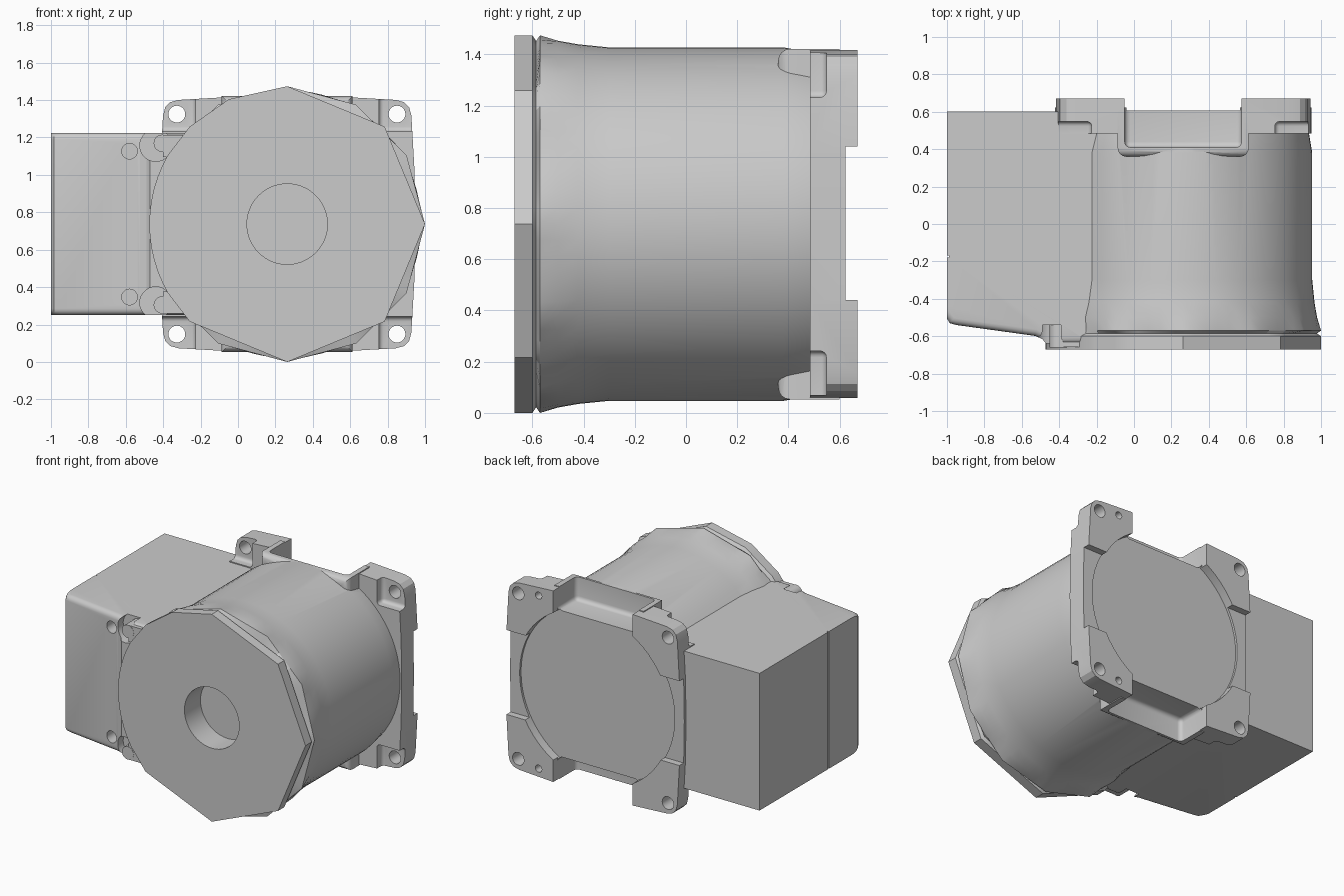
import bpy, bmesh, math
from mathutils import Vector

if "Cube" in bpy.data.objects:
    bpy.data.objects.remove(bpy.data.objects["Cube"])

CX, CZ, R = 0.263, 0.737, 0.737      # motor axis runs along y


def finish(bm, name):
    bmesh.ops.recalc_face_normals(bm, faces=bm.faces)
    me = bpy.data.meshes.new(name)
    bm.to_mesh(me)
    bm.free()
    ob = bpy.data.objects.new(name, me)
    bpy.context.collection.objects.link(ob)
    return ob


def loft(name, rings):
    """Skin equal-length rings of points and cap both ends."""
    bm = bmesh.new()
    vs = [[bm.verts.new(p) for p in ring] for ring in rings]
    n = len(vs[0])
    for a, b in zip(vs, vs[1:]):
        for i in range(n):
            bm.faces.new((a[i], a[(i + 1) % n], b[(i + 1) % n], b[i]))
    bm.faces.new(vs[0])
    bm.faces.new(vs[-1])
    return finish(bm, name)


def bevel(ob, width, test, seg=4):
    """Bevel the edges whose two end points pass the test."""
    bm = bmesh.new()
    bm.from_mesh(ob.data)
    es = [e for e in bm.edges if test(e.verts[0].co, e.verts[1].co)]
    bmesh.ops.bevel(bm, geom=es, offset=width, segments=seg, profile=0.5, affect='EDGES')
    bm.to_mesh(ob.data)
    bm.free()
    return ob


def box(name, x, y, z, round_=0):
    ring = lambda k: [(x[0], y[0], k), (x[1], y[0], k), (x[1], y[1], k), (x[0], y[1], k)]
    ob = loft(name, [ring(min(z)), ring(max(z))])
    return bevel(ob, round_, lambda a, b: True) if round_ else ob


def cyl(name, x, z, r, y0, y1, n=28):
    ang = [2 * math.pi * i / n for i in range(n)]
    return loft(name, [[(x + r * math.cos(t), y, z + r * math.sin(t)) for t in ang] for y in (y0, y1)])


def boolean(ob, tool, op):
    mod = ob.modifiers.new("bool", 'BOOLEAN')
    mod.operation, mod.solver, mod.object = op, 'EXACT', tool
    bpy.context.view_layer.objects.active = ob
    bpy.ops.object.modifier_apply(modifier=mod.name)
    bpy.data.objects.remove(tool, do_unlink=True)


def cut(ob, tool):
    boolean(ob, tool, 'DIFFERENCE')


def join(ob, tool):
    boolean(ob, tool, 'UNION')


def clip(r, deg, corners):
    """Radius of a faceted ring whose corners sit at the given angles."""
    if not corners:
        return r
    for a, b in zip(corners, corners[1:] + [360]):
        if a <= deg <= b:
            half = math.radians(b - a) / 2
            return r * math.cos(half) / math.cos(math.radians(deg - (a + b) / 2))


# Turned motor body: coarse flange on the right, fine arc on the left
flange = [0, 45, 90, 115, 135] + list(range(150, 211, 5)) + [225, 270, 315]
flare = list(range(0, 360, 30))
profile = [(-0.49, 0.215, 0), (-0.67, 0.215, 0), (-0.67, R, flange), (-0.6, R, flange),
           (-0.585, 0.715, flange), (-0.57, R, flare), (-0.5, 0.716, 0), (-0.42, 0.702, 0),
           (-0.3, 0.69, 0), (0.38, 0.69, 0), (0.5, 0.67, 0), (0.58, 0.67, 0)]
rings = []
for y, r, corners in profile:
    ring = []
    for deg in range(0, 360, 5):
        q, t = clip(r, deg, corners), math.radians(deg)
        ring.append((CX + q * math.cos(t), y, CZ + q * math.sin(t)))
    rings.append(ring)
housing = loft("motor_housing", rings)

# Side terminal box with a slanted, rounded front
outline = [(-1, 0.602), (-1, -0.505), (-0.985, -0.53), (-0.95, -0.54), (-0.53, -0.598),
           (-0.49, -0.615), (-0.47, -0.64), (0.0, -0.64), (0.0, 0.602)]
side = loft("side_box", [[(x, y, z) for x, y in outline] for z in (0.25, 1.225)])
bevel(side, 0.035, lambda a, b: max(a.y, b.y) < -0.4 and abs(a.z - b.z) < 0.01 and min(a.x, b.x) < -0.1)
for s in (-1, 1):
    cut(side, cyl("scallop", -0.44, CZ + s * 0.42, 0.085, -0.75, -0.54))
    cut(side, cyl("screw_hole", -0.58, CZ + s * 0.39, 0.042, -0.75, -0.45))
cut(side, box("cover_seam", (-1.05, -0.99), (-0.178, -0.168), (0.1, 1.4)))
join(housing, side)

# Lugs where the flange meets the box
for s in (-1, 1):
    join(housing, cyl("lug", -0.405, CZ + s * 0.432, 0.046, -0.66, -0.5))
    join(housing, box("lug_bridge", (-0.4, -0.2), (-0.658, -0.5),
                      sorted((CZ + s * 0.36, CZ + s * 0.477))))

# Square mounting plate with barrelled sides
quarter = [(0.685, 0), (0.68, 0.3), (0.664, 0.58), (0.652, 0.625), (0.625, 0.652), (0.58, 0.664), (0.3, 0.68)]
square = []
for k in range(4):
    c, s = round(math.cos(k * math.pi / 2)), round(math.sin(k * math.pi / 2))
    square += [(CX + c * x - s * z, CZ + s * x + c * z) for x, z in quarter]
plate = loft("mounting_plate", [[(x, y, z) for x, z in square] for y in (0.485, 0.67)])

# Corner spot faces, bolt holes and dowel holes
for sx in (-1, 1):
    for sz in (-1, 1):
        cut(plate, box("spot_face", sorted((CX + sx * 0.49, CX + sx * 0.9)), (0.3, 0.548),
                       (CZ + sz * 0.495, CZ + sz * 0.9), 0.025))
join(housing, plate)

# Thickened rims around the top and bottom notches
rim = box("notch_rim", (CX - 0.35, CX + 0.35), (0.36, 0.6), (CZ - 0.684, CZ + 0.684))
bevel(rim, 0.045, lambda a, b: max(a.y, b.y) < 0.4)
join(housing, rim)

# Rear relief: leaves four raised pads around a round register
cut(housing, box("relief_across", (-0.6, 1.2), (0.622, 0.9), (0.44, 1.04)))
cut(housing, box("relief_upright", (-0.05, 0.575), (0.622, 0.9), (-0.2, 1.7)))
cut(housing, cyl("register", CX, CZ, 0.61, 0.606, 0.9, 64))
for s in (-1, 1):
    cut(housing, box("notch", (-0.05, 0.575), (0.41, 0.9), (CZ + s * 0.52, CZ + s * 1.0), 0.03))
    for x in (-0.327, 0.85):
        cut(housing, cyl("bolt_hole", x, CZ + s * 0.588, 0.045, 0.4, 0.9))
    cut(housing, cyl("dowel_hole", 0.69, CZ + s * 0.615, 0.025, 0.6, 0.9))

# Smooth curves, crisp edges
bpy.ops.object.select_all(action='DESELECT')
housing.select_set(True)
bpy.context.view_layer.objects.active = housing
bpy.ops.object.shade_smooth_by_angle(angle=math.radians(30))
